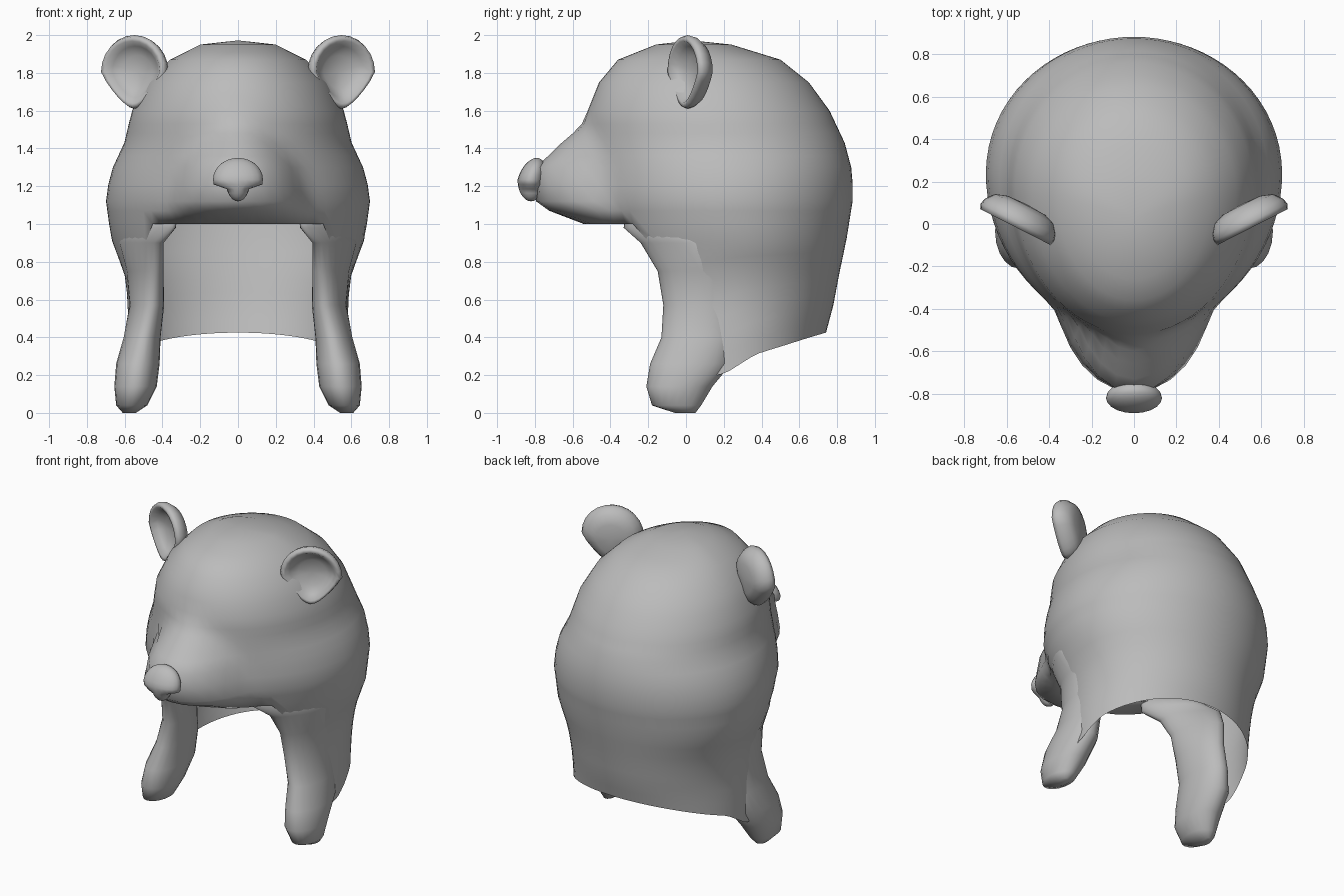
import bpy, bmesh, math
from mathutils import Matrix, Vector

old = bpy.data.objects.get("Cube")
if old:
    bpy.data.objects.remove(old, do_unlink=True)

grey = bpy.data.materials.new("soft_grey")
grey.use_nodes = True
colour = (0.5, 0.5, 0.5, 1)
grey.diffuse_color = colour
grey.node_tree.nodes["Principled BSDF"].inputs["Base Color"].default_value = colour


def interp(table, t):
    """Linear lookup in rows sorted by their first value."""
    if t <= table[0][0]:
        return table[0][1:]
    for a, b in zip(table, table[1:]):
        if t <= b[0]:
            k = (t - a[0]) / (b[0] - a[0])
            return [p + (q - p) * k for p, q in zip(a[1:], b[1:])]
    return table[-1][1:]


def finish(name, bm, mirror=False):
    bmesh.ops.remove_doubles(bm, verts=bm.verts, dist=0.0005)
    bmesh.ops.recalc_face_normals(bm, faces=bm.faces)
    mesh = bpy.data.meshes.new(name)
    bm.to_mesh(mesh)
    bm.free()
    for p in mesh.polygons:
        p.use_smooth = True
    mesh.materials.append(grey)
    obj = bpy.data.objects.new(name, mesh)
    bpy.context.collection.objects.link(obj)
    if mirror:
        obj.modifiers.new("Mirror", "MIRROR")
    return obj


def bridge(bm, a, b, keep=lambda i: True):
    """Quads between two rings of vertices."""
    n = len(a)
    for i in range(n):
        j = (i + 1) % n
        if keep(i) and keep(j):
            bm.faces.new((a[i], a[j], b[j], b[i]))


def loft(bm, rings):
    rows = [[bm.verts.new(p) for p in ring] for ring in rings]
    for a, b in zip(rows, rows[1:]):
        bridge(bm, a, b)
    return rows


# Hood: height, half width, front y, back y
HOOD = [(0.1, 0.6, -0.36, 0.7), (0.42, 0.59, -0.36, 0.74), (0.57, 0.58, -0.36, 0.78),
        (0.73, 0.6, -0.38, 0.81), (0.92, 0.67, -0.42, 0.85), (1.14, 0.7, -0.5, 0.885),
        (1.28, 0.67, -0.5, 0.88), (1.43, 0.6, -0.52, 0.84), (1.6, 0.56, -0.52, 0.76),
        (1.75, 0.48, -0.46, 0.65), (1.87, 0.36, -0.36, 0.5), (1.95, 0.2, -0.16, 0.24)]
# Snout: height, front y, half width
SNOUT = [(1.0, -0.53, 0.35), (1.07, -0.72, 0.36), (1.12, -0.79, 0.36),
         (1.3, -0.79, 0.31), (1.44, -0.64, 0.22), (1.53, -0.52, 0.14)]
# Lower hem: y, height
HEM = [(0.1, 0.19), (0.2, 0.21), (0.37, 0.31), (0.53, 0.36), (0.74, 0.43)]
# Face opening: height, angle from the front
OPENING = [(0.2, 66), (0.57, 58), (0.9, 47), (1.0, 40)]
SEG = 72
cheek = SEG // 9


def hood_point(i, z):
    side = -1 if i > SEG / 2 else 1
    t = 2 * math.pi * min(i, SEG - i) / SEG
    if z < 1:
        start, edge = math.radians(interp(OPENING, z)[0]), 2 * math.pi * cheek / SEG
        t = start + (t - edge) * (math.pi - start) / (math.pi - edge)
    w, front, back = interp(HOOD, z)
    cy = (front + back) / 2 + 0.05
    dx, dy = side * math.sin(t), -math.cos(t)
    depth = back - cy if dy > 0 else cy - front
    r = 1 / math.hypot(dx / w, dy / depth)
    # blend the front out to the snout ellipse
    if dy < 0 and 1 <= z <= 1.53:
        tip, sw = interp(SNOUT, z)
        sy = -0.3
        sd = sy - tip
        a = (dx / sw) ** 2 + (dy / sd) ** 2
        b = dy * (cy - sy) / sd ** 2
        c = ((cy - sy) / sd) ** 2 - 1
        rs = (-b + math.sqrt(max(b * b - a * c, 0))) / a
        r = (r + rs + math.sqrt((rs - r) ** 2 + 0.004)) / 2
    return Vector((dx * r, cy + dy * r, z))


bm = bmesh.new()
levels = [1.95, 1.91, 1.87, 1.81, 1.75, 1.68, 1.6, 1.53, 1.48, 1.43, 1.36, 1.3,
          1.21, 1.12, 1.07, 1.0]
rows = loft(bm, [[hood_point(i, z) for i in range(SEG)] for z in levels])
crown = bm.verts.new((0, 0.03, 1.972))
for i in range(SEG):
    bm.faces.new((crown, rows[0][i], rows[0][(i + 1) % SEG]))

# Sides and back run down to the hem, leaving the face open
behind = lambda i: cheek <= i <= SEG - cheek
hem = [interp(HEM, hood_point(i, 0.3).y)[0] for i in range(SEG)]
last = rows[-1]
for k in range(1, 9):
    row = [bm.verts.new(hood_point(i, 1 + (hem[i] - 1) * k / 8)) for i in range(SEG)]
    bridge(bm, last, row, behind)
    last = row

# Turned-in lip over the face opening
lip = []
for v in rows[-1]:
    lip.append(bm.verts.new((v.co.x * 0.86, v.co.y * 0.86 + 0.03, 1.035)))
bridge(bm, rows[-1], lip, lambda i: i <= cheek or i >= SEG - cheek)
bmesh.ops.delete(bm, geom=[v for v in bm.verts if not v.link_faces], context="VERTS")
finish("hood", bm)

# Padded ear flaps following the hood: height, x range, y range, slant of x along y
FLAP = [(0.0, 0.54, 0.61, -0.06, 0.05, 0), (0.04, 0.48, 0.645, -0.18, 0.08, 0),
        (0.14, 0.43, 0.655, -0.21, 0.14, 0), (0.26, 0.415, 0.645, -0.19, 0.24, 0),
        (0.4, 0.41, 0.605, -0.13, 0.26, 0.05), (0.57, 0.395, 0.57, -0.12, 0.24, 0.15),
        (0.75, 0.41, 0.575, -0.15, 0.2, 0.3), (0.9, 0.44, 0.585, -0.24, 0.1, 0.55),
        (0.98, 0.395, 0.53, -0.33, 0.0, 0.7), (1.06, 0.37, 0.45, -0.32, -0.08, 0.7)]
rings = []
for z, x0, x1, y0, y1, slant in FLAP:
    ring = []
    for i in range(20):
        t = 2 * math.pi * i / 20
        dy = (y1 - y0) / 2 * math.sin(t)
        ring.append(((x0 + x1) / 2 + (x1 - x0) / 2 * math.cos(t) + slant * dy,
                     (y0 + y1) / 2 + dy, z))
    rings.append(ring)
bm = bmesh.new()
rows = loft(bm, rings)
bm.faces.new(rows[0])
bm.faces.new(rows[-1])
finish("ear_flaps", bm, mirror=True)

# Cupped ears: radius, depth, from the back round the rim into the dish
CUP = [(0.001, 0.065), (0.5, 0.06), (0.8, 0.04), (0.96, 0.0), (1.0, -0.03),
       (0.95, -0.055), (0.84, -0.055), (0.7, -0.02), (0.45, 0.01), (0.001, 0.02)]
rings = []
place = Matrix.Translation((0.535, 0.035, 1.805)) @ Matrix.Rotation(math.radians(27), 4, "Z")
for r, depth in CUP:
    ring = []
    for i in range(24):
        t = 2 * math.pi * i / 24
        x, z = r * math.cos(t), r * math.sin(t)
        if z < 0:
            x *= 1 + 0.5 * z
        ring.append(place @ Vector((x * 0.195, depth, z * 0.195)))
    rings.append(ring)
bm = bmesh.new()
loft(bm, rings)
finish("ears", bm, mirror=True)

# Nose: rounded, narrowing to a point below
bm = bmesh.new()
bmesh.ops.create_uvsphere(bm, u_segments=20, v_segments=14, radius=1)
for v in bm.verts:
    x, y, z = v.co
    if z < -0.3:
        x *= 0.5
    v.co = (x * 0.132, -0.82 + y * 0.072 + max(z, 0) * 0.03, 1.235 + z * 0.115)
finish("nose", bm)
